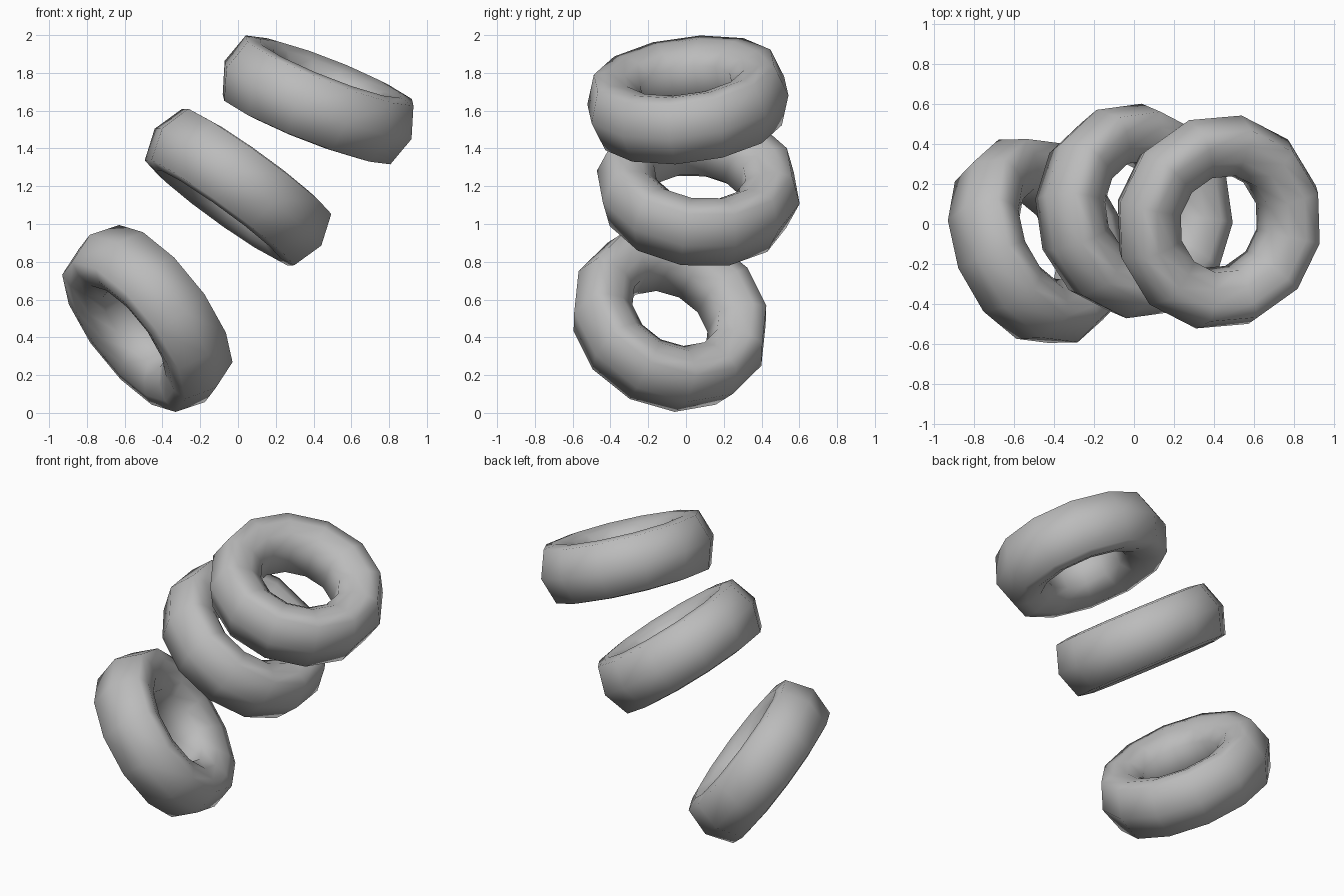
import bpy
import bmesh
import math
from mathutils import Matrix, Vector

cube = bpy.data.objects.get("Cube")
if cube:
    bpy.data.objects.remove(cube, do_unlink=True)

# Plain grey finish
grey = bpy.data.materials.new("plain_grey")
grey.use_nodes = True
grey.diffuse_color = (0.5, 0.5, 0.5, 1)
grey.node_tree.nodes["Principled BSDF"].inputs["Base Color"].default_value = grey.diffuse_color

# Rounded tube section: radius from the ring axis, height along it
UPPER = [(0.489, 0.168), (0.41, 0.18), (0.325, 0.157), (0.247, 0.095)]
SECTION = [(0.545, 0)] + UPPER + [(r, -h) for r, h in reversed(UPPER)]
SIDES = 12


def make_ring(name, centre, axis, phase):
    """Sweep the section round a twelve-sided ring, then tilt its axis."""
    bm = bmesh.new()
    loops = []
    for i in range(SIDES):
        a = math.radians(phase) + math.tau * i / SIDES
        loops.append([bm.verts.new((r * math.cos(a), r * math.sin(a), h))
                      for r, h in SECTION])
    n = len(SECTION)
    for i, loop in enumerate(loops):
        after = loops[(i + 1) % SIDES]
        for j in range(n):
            k = (j + 1) % n
            face = bm.faces.new((loop[j], after[j], after[k], loop[k]))
            face.smooth = True
    bmesh.ops.recalc_face_normals(bm, faces=bm.faces)

    mesh = bpy.data.meshes.new(name)
    bm.to_mesh(mesh)
    bm.free()
    mesh.materials.append(grey)

    # Orient local z to the axis, keeping local x close to world x
    z = Vector(axis).normalized()
    x = Vector((1, 0, 0))
    x = (x - z * x.dot(z)).normalized()
    y = z.cross(x)
    ring = bpy.data.objects.new(name, mesh)
    ring.matrix_world = Matrix.Translation(centre) @ Matrix((x, y, z)).transposed().to_4x4()
    bpy.context.collection.objects.link(ring)
    return ring


# Three tumbling rings
make_ring("lower_ring", (-0.48, -0.085, 0.5), (0.745, 0.33, 0.58), 3)
make_ring("middle_ring", (0, 0.065, 1.195), (0.585, 0.09, 0.811), -5)
make_ring("upper_ring", (0.424, 0.01, 1.657), (0.366, -0.12, 0.93), 17)
